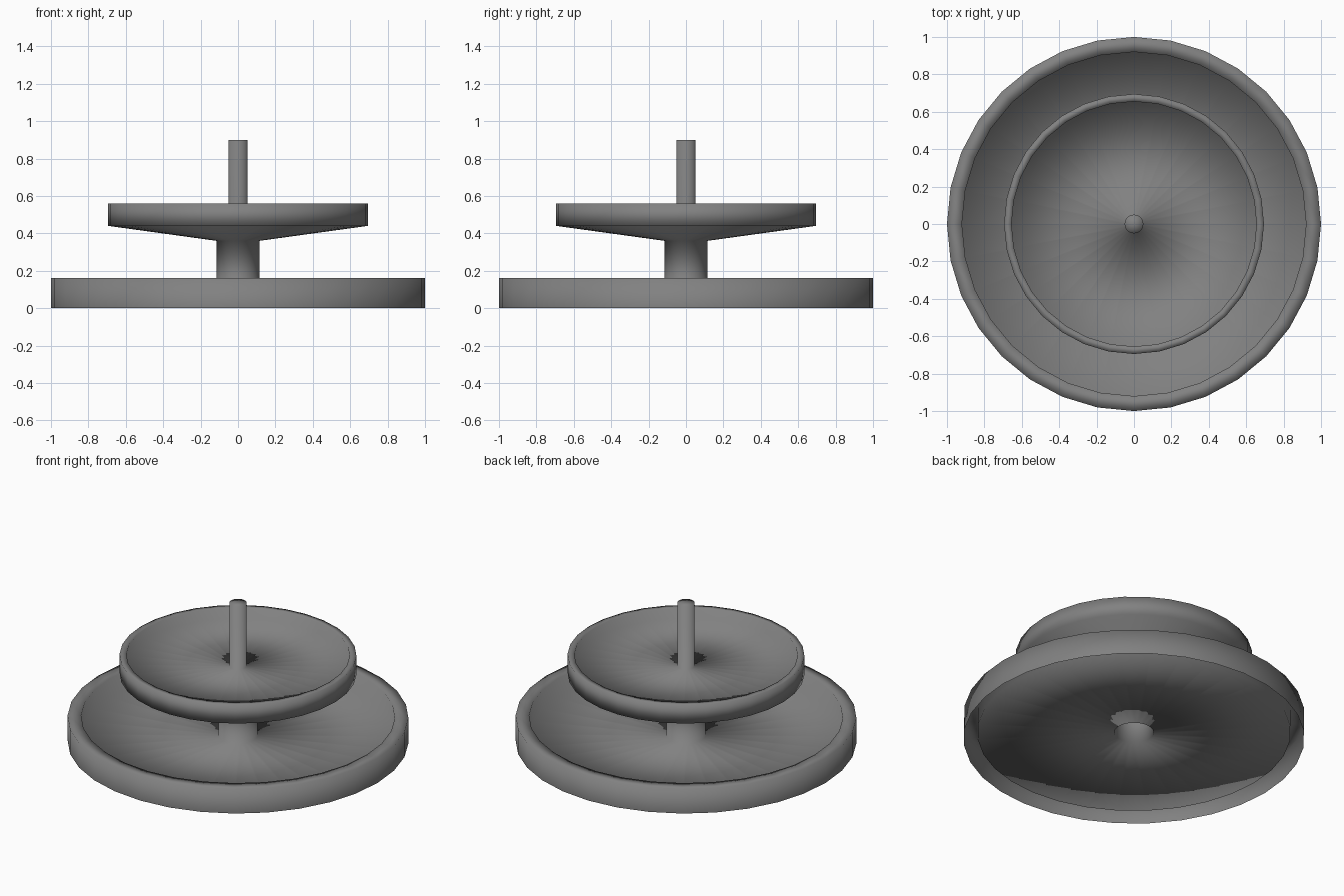
import bpy, bmesh, math

if "Cube" in bpy.data.objects:
    bpy.data.objects.remove(bpy.data.objects["Cube"])

SIDES = 32

# Half profile (radius, height) from the foot of the lower tray to the rod tip
lower_tray = [(1.0, 0.0), (1.0, 0.16), (0.92, 0.16), (0.92, 0.04)]
column = [(0.115, 0.04), (0.115, 0.36)]
upper_tray = [(0.695, 0.44), (0.695, 0.56), (0.655, 0.56), (0.655, 0.49)]
rod = [(0.05, 0.49), (0.05, 0.90)]


def lathe(name, profile, tip_z):
    """Turn a profile around z as one thin smooth shell, closed at the top."""
    bm = bmesh.new()
    rings = []
    for r, z in profile:
        rings.append([bm.verts.new((r * math.cos(2 * math.pi * i / SIDES),
                                    r * math.sin(2 * math.pi * i / SIDES), z))
                      for i in range(SIDES)])
    for a, b in zip(rings, rings[1:]):
        for i in range(SIDES):
            j = (i + 1) % SIDES
            bm.faces.new((a[i], a[j], b[j], b[i]))
    tip = bm.verts.new((0, 0, tip_z))
    for i in range(SIDES):
        bm.faces.new((rings[-1][i], rings[-1][(i + 1) % SIDES], tip))
    for f in bm.faces:
        f.smooth = True
    mesh = bpy.data.meshes.new(name)
    bm.to_mesh(mesh)
    bm.free()
    obj = bpy.data.objects.new(name, mesh)
    bpy.context.collection.objects.link(obj)
    return obj


# Two-tier serving stand, turned in one piece and open underneath
stand = lathe("two_tier_stand", lower_tray + column + upper_tray + rod, 0.90)

# Dark grey finish
finish = bpy.data.materials.new("dark_grey")
finish.diffuse_color = (0.22, 0.22, 0.22, 1)
finish.use_nodes = True
finish.node_tree.nodes["Principled BSDF"].inputs["Base Color"].default_value = finish.diffuse_color
stand.data.materials.append(finish)
